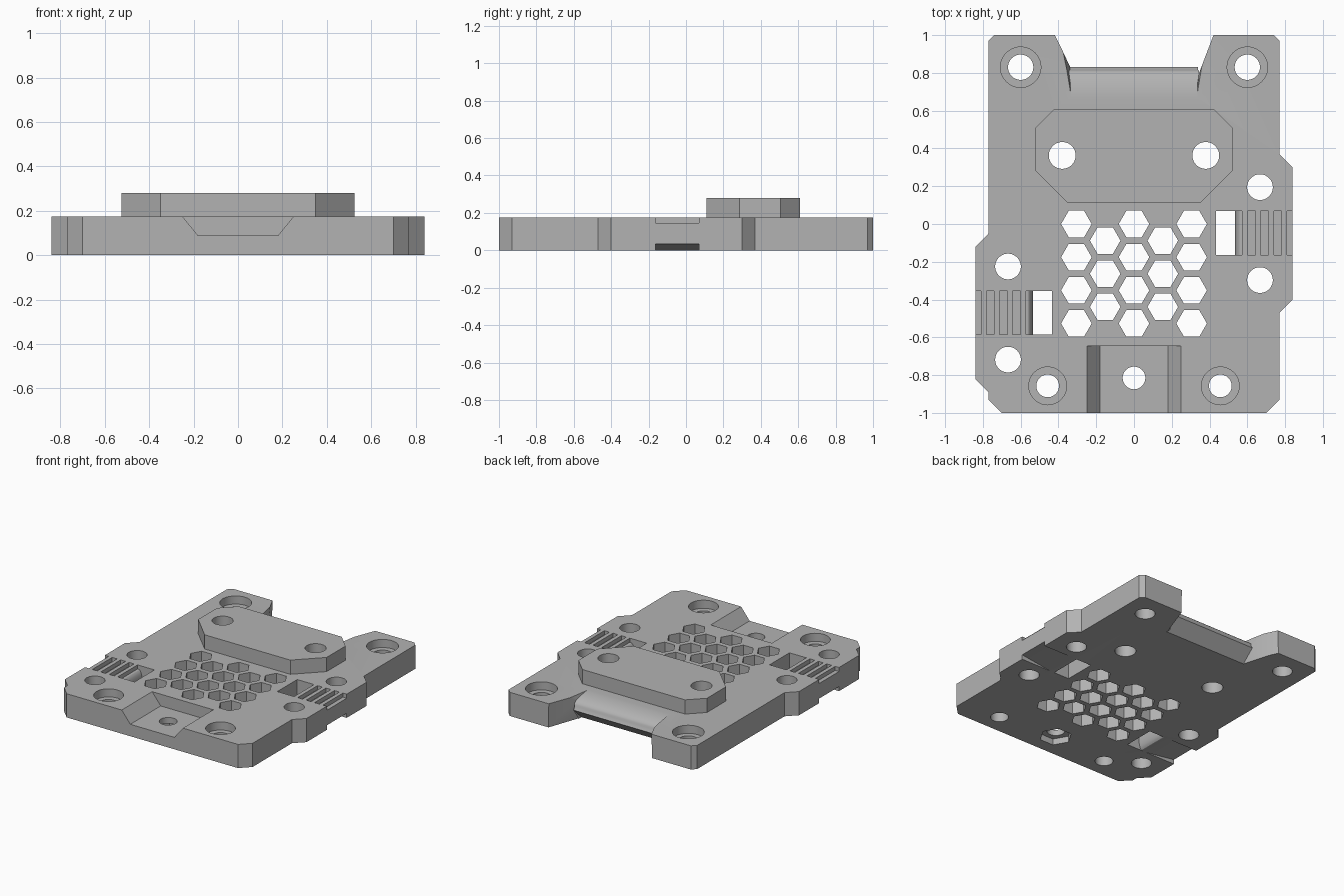
import bpy, bmesh, math

if "Cube" in bpy.data.objects:
    bpy.data.objects.remove(bpy.data.objects["Cube"])

grey = bpy.data.materials.new("plain_grey")
grey.diffuse_color = (0.45, 0.45, 0.45, 1)
grey.use_nodes = True
grey.node_tree.nodes["Principled BSDF"].inputs["Base Color"].default_value = grey.diffuse_color
T = 0.175          # plate thickness


def loft(bm, a, b):
    """Closed solid between two matching loops of 3D points."""
    va = [bm.verts.new(p) for p in a]
    vb = [bm.verts.new(p) for p in b]
    n = len(va)
    for i in range(n):
        j = (i + 1) % n
        bm.faces.new((va[i], va[j], vb[j], vb[i]))
    bm.faces.new(va[::-1])
    bm.faces.new(vb)


def prism(bm, pts, z0, z1):
    loft(bm, [(x, y, z0) for x, y in pts], [(x, y, z1) for x, y in pts])


def disc(x, y, r, n=48):
    return [(x + r * math.cos(2 * math.pi * i / n), y + r * math.sin(2 * math.pi * i / n)) for i in range(n)]


def rect(x0, x1, y0, y1):
    return [(x0, y0), (x1, y0), (x1, y1), (x0, y1)]


def make(name, bm):
    bmesh.ops.recalc_face_normals(bm, faces=bm.faces)
    me = bpy.data.meshes.new(name)
    bm.to_mesh(me)
    bm.free()
    me.materials.append(grey)
    ob = bpy.data.objects.new(name, me)
    bpy.context.collection.objects.link(ob)
    return ob


def boolean(target, bm, op='DIFFERENCE'):
    tool = make("cutter", bm)
    tool.hide_render = True
    m = target.modifiers.new("cut", 'BOOLEAN')
    m.operation, m.solver, m.object = op, 'EXACT', tool
    bpy.context.view_layer.objects.active = target
    bpy.ops.object.modifier_apply(modifier=m.name)
    bpy.data.objects.remove(tool)


# Base plate outline with offset side wings
bm = bmesh.new()
prism(bm, [(-.74, 1), (-.77, .97), (-.77, -.05), (-.84, -.12), (-.84, -.82), (-.77, -.89),
           (-.77, -.93), (-.70, -1), (.70, -1), (.77, -.93), (.77, -.47), (.84, -.40),
           (.84, .30), (.77, .37), (.77, .97), (.74, 1)], 0, T)
plate = make("mounting_plate", bm)

# Raised pad
bm = bmesh.new()
half = [(.35, .11), (.525, .285), (.525, .505), (.42, .61)]
prism(bm, half + [(-x, y) for x, y in reversed(half)], 0.1, 0.28)
boolean(plate, bm, 'UNION')

# Back notch: curved ramp on top, thin lip, chamfer below, slanted side walls
prof = [(.64 + .175 * math.sin(t), T + .001 - .066 * (1 - math.cos(t)))
        for t in [i * math.pi / 20 for i in range(11)]]
prof += [(.83, .085), (.74, 0), (.74, -.05), (1.02, -.05), (1.02, .3), (.64, .3)]


def notch_w(y, z):
    k = min(max((T - z) / T, 0), 1)
    return max(.42 - (1 - y) * (.304 + .35 * k), .335)


bm = bmesh.new()
loft(bm, [(-notch_w(y, z), y, z) for y, z in prof], [(notch_w(y, z), y, z) for y, z in prof])
bmesh.ops.triangulate(bm, faces=[f for f in bm.faces if len(f.verts) > 4])
boolean(plate, bm)

# Front trapezoid recess
bm = bmesh.new()
prof = [(-.18, .088), (.18, .088), (.27, .2), (-.27, .2)]
loft(bm, [(x, -1.1, z) for x, z in prof], [(x, -.645, z) for x, z in prof])
boolean(plate, bm)

# Through holes and honeycomb vents
bm = bmesh.new()
for x, y, r in [(-.6, .83, .067), (.6, .83, .067), (-.457, -.857, .06), (.457, -.857, .06),
                (-.38, .363, .071), (.38, .363, .071), (0, -.815, .06),
                (-.667, -.225, .068), (-.667, -.718, .068), (.667, .195, .068), (.667, -.297, .068)]:
    prism(bm, disc(x, y, r), -.1, .4)
for c in range(-2, 3):
    for r in range(3 if c % 2 else 4):
        prism(bm, disc(c * .1525, -.1755 * (r + (c % 2) / 2), .081, 6), -.1, .4)
boolean(plate, bm)

# Screw-head counterbores and nut pocket underneath
bm = bmesh.new()
for s in (-1, 1):
    prism(bm, disc(s * .6, .83, .107), T - .06, .4)
    prism(bm, disc(s * .457, -.857, .1), T - .06, .4)
prism(bm, disc(0, -.815, .11, 6), -.1, .045)
boolean(plate, bm)

# Strap slots on both wings: window with rounded outer wall, sloped underside relief
windows, grooves = bmesh.new(), bmesh.new()
for s, yc in ((1, -.047), (-1, -.47)):
    y0, y1 = yc - .116, yc + .116
    arc = [(.535 + .03 * (1 - math.cos(t)), .0725 + .0725 * math.sin(t))
           for t in [math.pi * (i / 12 - .5) for i in range(13)]]
    prof = [(.435, -.05), (.565, -.05)] + arc + [(.565, .3), (.435, .3)]
    loft(windows, [(s * x, y0, z) for x, z in prof], [(s * x, y1, z) for x, z in prof])
    prof = [(.6, 0), (.6, -.05), (.9, -.05), (.9, .042)]
    loft(windows, [(s * x, y0, z) for x, z in prof], [(s * x, y1, z) for x, z in prof])
    for i in range(5):
        x = .533 + i * .069
        a, b = sorted((s * x, s * (.9 if i == 4 else x + .04)))
        prism(grooves, rect(a, b, y0, y1), .145, .3)
boolean(plate, windows)
boolean(plate, grooves)

# Smooth round walls, keep machined edges crisp
plate.select_set(True)
bpy.context.view_layer.objects.active = plate
bpy.ops.object.shade_smooth_by_angle(angle=math.radians(25))
